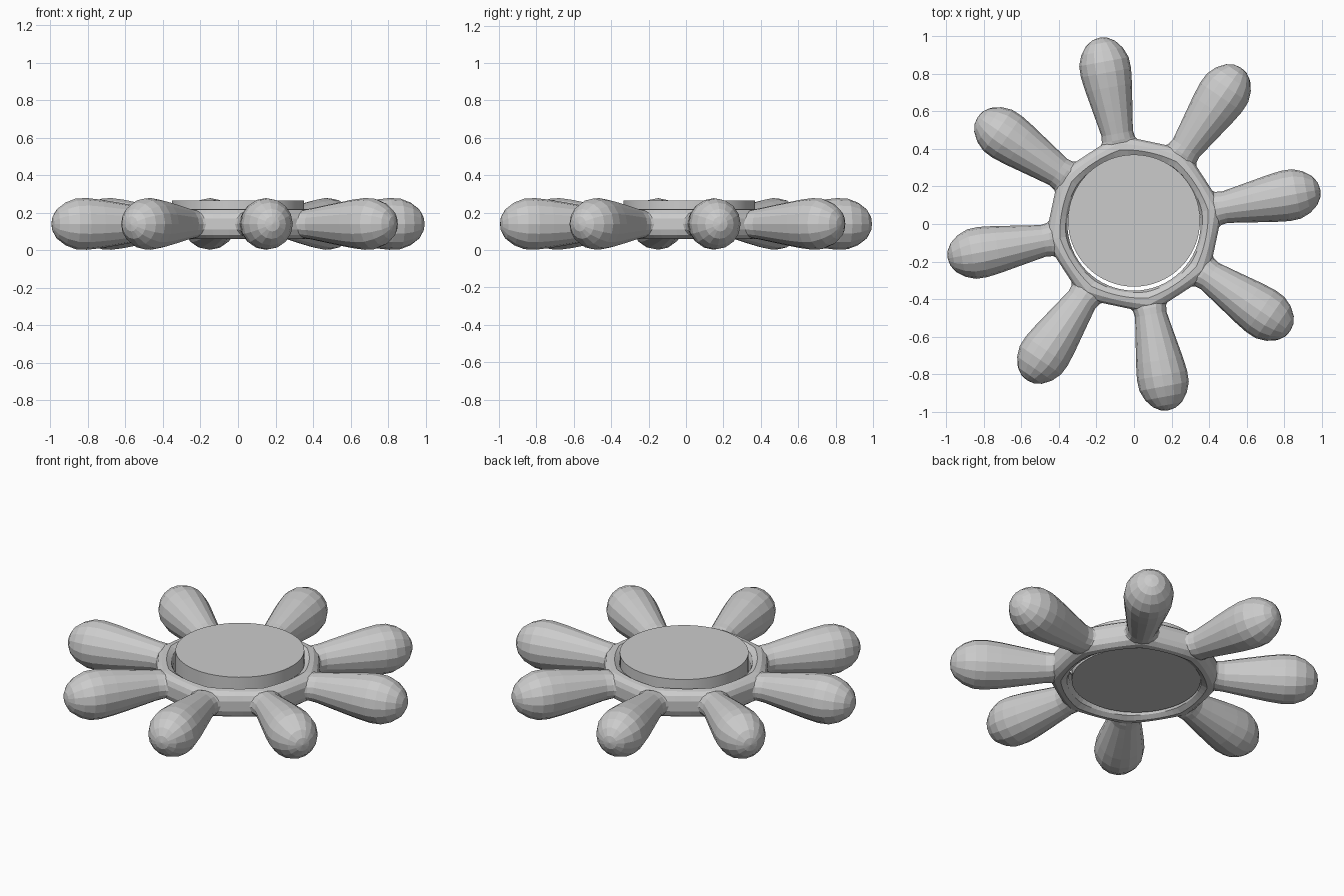
import bpy, bmesh
from math import sin, cos, pi, radians

if "Cube" in bpy.data.objects:
    bpy.data.objects.remove(bpy.data.objects["Cube"])

MID = 0.14                 # height of the flower's middle plane
FIRST = radians(10.5)      # direction of first petal
STEP = pi / 4


def new_object(name, bm):
    bmesh.ops.recalc_face_normals(bm, faces=bm.faces)
    me = bpy.data.meshes.new(name)
    bm.to_mesh(me)
    bm.free()
    ob = bpy.data.objects.new(name, me)
    bpy.context.collection.objects.link(ob)
    return ob


def bridge(bm, a, b):
    n = len(a)
    for i in range(n):
        bm.faces.new((a[i], a[(i + 1) % n], b[(i + 1) % n], b[i]))


# Ring: rounded profile swept round, outside flattened to straight walls between petals
half = [(0.355, 0.035), (0.365, 0.062), (0.39, 0.08), (0.415, 0.076), (0.437, 0.058), (0.447, 0.03)]
profile = half + [(r, -z) for r, z in reversed(half)]
bm = bmesh.new()
loops = []
SEG = 64
for i in range(SEG):
    off = 2 * pi * i / SEG
    a = FIRST + off
    d = (off % STEP) - STEP / 2          # angle from the middle of a gap
    loop = []
    for r, z in profile:
        t = (r - 0.355) / 0.092
        rr = r * (1 + t * (1 / cos(d) - 1))
        loop.append(bm.verts.new((rr * cos(a), rr * sin(a), MID + z)))
    loops.append(loop)
for i in range(SEG):
    bridge(bm, loops[i], loops[(i + 1) % SEG])
ring = new_object("petal_ring", bm)

# Petals: club shapes as (distance, half width, half height)
stations = [(0.40, 0.085, 0.06), (0.435, 0.105, 0.074), (0.455, 0.09, 0.08),
            (0.49, 0.085, 0.085), (0.56, 0.096, 0.098), (0.65, 0.111, 0.114),
            (0.74, 0.126, 0.129), (0.82, 0.136, 0.138), (0.88, 0.134, 0.135),
            (0.935, 0.113, 0.114), (0.98, 0.078, 0.08), (1.003, 0.04, 0.04)]
SIDES = 16
bm = bmesh.new()
for k in range(8):
    a = FIRST + k * STEP
    prev = None
    for r, w, h in stations:
        loop = []
        for j in range(SIDES):
            t = 2 * pi * j / SIDES
            s = w * cos(t)
            loop.append(bm.verts.new((r * cos(a) - s * sin(a), r * sin(a) + s * cos(a), MID + h * sin(t))))
        if prev:
            bridge(bm, prev, loop)
        else:
            bm.faces.new(loop)
        prev = loop
    tip = bm.verts.new((1.01 * cos(a), 1.01 * sin(a), MID))
    for j in range(SIDES):
        bm.faces.new((prev[j], prev[(j + 1) % SIDES], tip))
petals = new_object("petals", bm)

# Join petals and ring into one skin
mod = ring.modifiers.new("join_petals", 'BOOLEAN')
mod.operation = 'UNION'
mod.solver = 'EXACT'
mod.object = petals
bpy.context.view_layer.objects.active = ring
ring.select_set(True)
bpy.ops.object.modifier_apply(modifier=mod.name)
bpy.data.objects.remove(petals)
ring.name = "flower_body"

# Centre disc, sitting slightly off centre in the hole
bpy.ops.mesh.primitive_cylinder_add(vertices=64, radius=0.352, depth=0.185, location=(0, 0.018, 0.1725))
disc = bpy.context.object
disc.name = "centre_disc"
bpy.ops.object.shade_smooth_by_angle(angle=radians(30))
